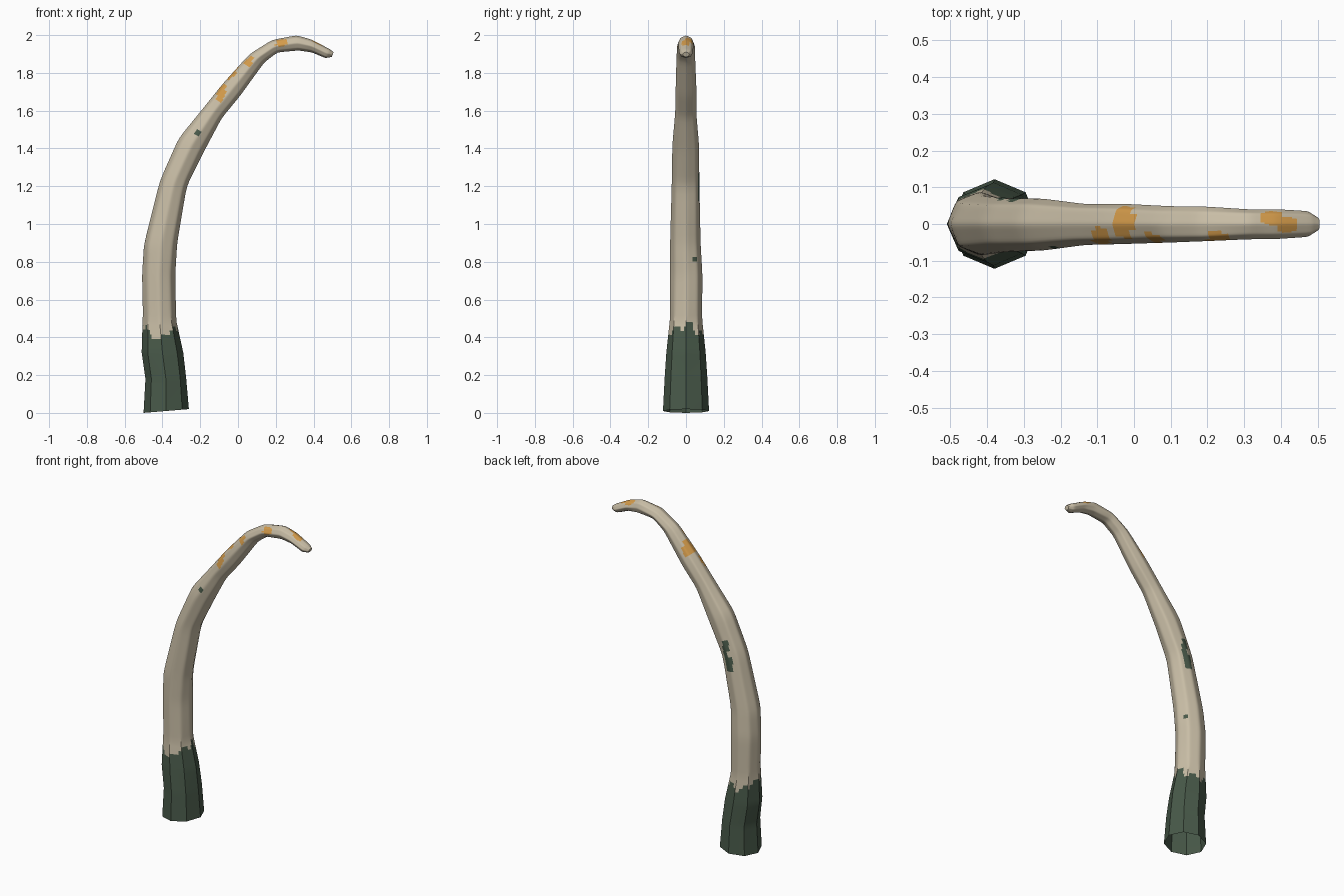
import bpy, bmesh, math, random
from mathutils import Vector

random.seed(4)
if "Cube" in bpy.data.objects:
    bpy.data.objects.remove(bpy.data.objects["Cube"])


def make_material(name, rgb):
    mat = bpy.data.materials.new(name)
    mat.use_nodes = True
    mat.diffuse_color = (*rgb, 1)
    mat.node_tree.nodes["Principled BSDF"].inputs["Base Color"].default_value = (*rgb, 1)
    return mat


BONE, GREEN, ORANGE = range(3)
materials = [make_material("bone", (0.58, 0.51, 0.38)),
             make_material("dark green", (0.065, 0.1, 0.067)),
             make_material("orange", (0.66, 0.33, 0.07))]

# Rings along the curve: outer x, outer z, inner x, inner z, half width
RINGS = [(-.50, 0, -.26, .02, .122), (-.49, .18, -.275, .19, .113),
         (-.51, .32, -.29, .32, .104), (-.505, .49, -.325, .48, .091),
         (-.51, .73, -.33, .73, .086), (-.50, .89, -.32, .90, .083),
         (-.415, 1.23, -.27, 1.20, .075), (-.315, 1.455, -.18, 1.38, .074),
         (-.18, 1.62, -.085, 1.56, .058), (-.08, 1.745, .01, 1.675, .056),
         (.06, 1.90, .14, 1.855, .05), (.18, 1.975, .21, 1.908, .048),
         (.31, 2.0, .32, 1.918, .042), (.39, 1.977, .39, 1.908, .04),
         (.485, 1.927, .462, 1.878, .036), (.506, 1.91, .496, 1.884, .018)]
SIDES = 8

# Paint spots: centre, radius along each axis, colour
SPOTS = [((-.09, -.04, 1.70), (.026, .04, .055), ORANGE),
         ((-.03, .02, 1.80), (.032, .07, .05), ORANGE),
         ((.045, -.045, 1.865), (.032, .024, .035), ORANGE),
         ((.23, -.035, 1.96), (.034, .024, .024), ORANGE),
         ((.38, .018, 1.98), (.037, .02, .04), ORANGE),
         ((.42, -.002, 1.96), (.033, .022, .03), ORANGE),
         ((-.345, .07, 1.17), (.03, .03, .045), GREEN),
         ((-.32, .07, 1.26), (.022, .03, .06), GREEN),
         ((-.215, -.05, 1.48), (.014, .04, .018), GREEN),
         ((-.33, .05, .82), (.03, .012, .02), GREEN),
         ((-.43, -.09, .415), (.02, .04, .035), BONE),
         ((-.34, .09, .42), (.016, .04, .022), BONE)]


def paint(p):
    for centre, radii, colour in SPOTS:
        if sum(((a - c) / r) ** 2 for a, c, r in zip(p, centre, radii)) < random.uniform(.85, 1.2):
            return colour
    angle = math.atan2(p.y, p.x + .415)
    edge = .437 + .025 * math.cos(2 * angle) + .015 * math.sin(7 * angle)
    return GREEN if p.z < edge + random.uniform(-.008, .008) else BONE


# Octagonal curved shaft, open at the base
bm = bmesh.new()
loops = []
for i, (ox, oz, ix, iz, width) in enumerate(RINGS):
    outer, inner = Vector((ox, 0, oz)), Vector((ix, 0, iz))
    centre, axis = (outer + inner) / 2, (inner - outer) / 2
    loop = []
    for k in range(SIDES):
        a = math.tau * k / SIDES
        bump = 1 + (random.uniform(-.06, .06) if 2 < i < 14 and k % 4 else 0)
        offset = axis * math.cos(a) + Vector((0, width * math.sin(a), 0))
        loop.append(bm.verts.new(centre + offset * bump))
    loops.append(loop)
for low, high in zip(loops, loops[1:]):
    for k in range(SIDES):
        n = (k + 1) % SIDES
        bm.faces.new((low[k], low[n], high[n], high[k]))

# Finer faces for the paint edges, with the upper shaft worn softer
bmesh.ops.subdivide_edges(bm, edges=bm.edges[:], cuts=6, use_grid_fill=True)
soft = [v for v in bm.verts if v.co.z > .5 and not v.is_boundary]
for _ in range(3):
    bmesh.ops.smooth_vert(bm, verts=soft, factor=.5,
                          use_axis_x=True, use_axis_y=True, use_axis_z=True)

# Closed tip
tip = [e for e in bm.edges if e.is_boundary and e.verts[0].co.z > 1]
bmesh.ops.holes_fill(bm, edges=tip, sides=0)
bmesh.ops.recalc_face_normals(bm, faces=bm.faces[:])
for f in bm.faces:
    f.material_index = paint(f.calc_center_median())

mesh = bpy.data.meshes.new("curved_horn")
bm.to_mesh(mesh)
bm.free()
for mat in materials:
    mesh.materials.append(mat)
horn = bpy.data.objects.new("curved_horn", mesh)
bpy.context.collection.objects.link(horn)
bpy.context.view_layer.objects.active = horn
horn.select_set(True)
bpy.ops.object.shade_smooth_by_angle(angle=math.radians(35))
